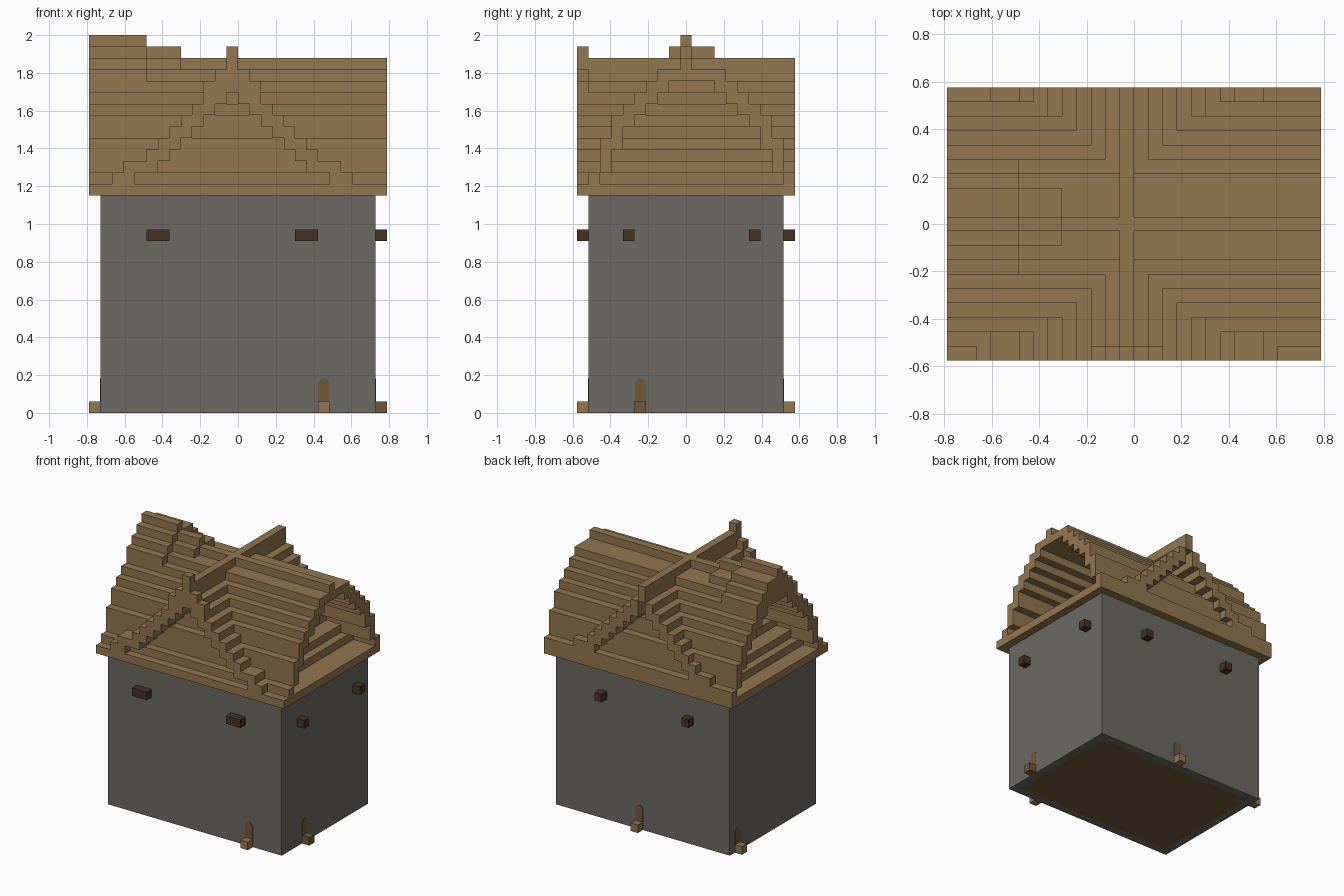
import bpy, bmesh, math
from mathutils import Matrix, Vector

if "Cube" in bpy.data.objects:
    bpy.data.objects.remove(bpy.data.objects["Cube"])

U = 2 / 33                      # one block
NX, NY = 26, 19                 # footprint in blocks
EAVE = 19                       # wall height in blocks


def material(name, rgb):
    lin = [((c / 255 + 0.055) / 1.055) ** 2.4 for c in rgb] + [1]
    m = bpy.data.materials.new(name)
    m.use_nodes = True
    m.diffuse_color = lin
    m.node_tree.nodes["Principled BSDF"].inputs["Base Color"].default_value = lin
    return m


PLANK = material("light planks", (146, 119, 78))
STONE = material("grey stone", (108, 106, 98))
BEAM = material("dark beam", (70, 50, 35))
DOOR = material("door brown", (115, 88, 55))


def finish(name, bm, mat):
    mesh = bpy.data.meshes.new(name)
    bm.to_mesh(mesh)
    bm.free()
    mesh.materials.append(mat)
    ob = bpy.data.objects.new(name, mesh)
    bpy.context.collection.objects.link(ob)
    return ob


def blocks(name, mat, boxes):
    """One object from boxes given as block ranges (x0, x1, y0, y1, z0, z1)."""
    bm = bmesh.new()
    for x0, x1, y0, y1, z0, z1 in boxes:
        size = Vector((x1 - x0, y1 - y0, z1 - z0)) * U
        mid = Vector((x0 + x1 - NX, y0 + y1 - NY, z0 + z1)) * U / 2
        bmesh.ops.create_cube(bm, size=1, matrix=Matrix.Translation(mid) @ Matrix.Diagonal(size).to_4x4())
    return finish(name, bm, mat)


# Walls and floor
blocks("walls", STONE, [
    (1, NX - 1, 1, 2, 0, EAVE), (1, NX - 1, NY - 2, NY - 1, 0, EAVE),
    (1, 2, 2, NY - 2, 0, EAVE), (NX - 2, NX - 1, 2, NY - 2, 0, EAVE)])
blocks("floor", DOOR, [(2, NX - 2, 2, NY - 2, 0, 1)])
blocks("eave_slab", PLANK, [(0, NX, 0, NY, EAVE, EAVE + 1)])

# Stepped roof shells: (top, underside) of each step from eave to ridge
LONG = [(21, 19), (24, 21), (26, 23), (27, 25), (28, 26), (29, 27), (30, 28), (30, 29), (30, 29)]
CROSS = [(20, 19), (20, 19), (21, 19), (22, 19), (22, 21), (23, 21),
         (24, 22), (25, 23), (26, 24), (27, 25), (28, 26), (29, 27)]
long_steps, cross_steps = [], []
for d, (top, under) in enumerate(LONG, 1):
    for y in (d, NY - d):
        long_steps.append((0, NX, y, y + 1, under, top))
for x, (top, under) in enumerate(CROSS):
    for s in (x, NX - 2 - x):
        cross_steps.append((s, s + 1, 0, NY, under, top))
blocks("long_roof", PLANK, long_steps)
blocks("cross_roof", PLANK, cross_steps)
blocks("long_ridge", PLANK, [(0, NX, 9, 10, 29, 31)])
blocks("cross_ridge", PLANK, [(12, 13, 0, NY, 29, 31)])

# Stepped core behind the open gables
core = []
for k in range(EAVE + 1, 29):
    y = next(d for d, s in enumerate(LONG, 1) if s[0] > k)
    x = next(i for i, s in enumerate(CROSS) if s[0] > k)
    core.append((x, NX - 1 - x, y, NY + 1 - y, EAVE, k + 1))
blocks("roof_core", PLANK, core)

# Raised ends of the two ridges
blocks("raised_long_end", PLANK, [
    (0, 5, 6, 14, 29, 30), (0, 5, 7, 13, 30, 31), (0, 5, 8, 12, 31, 32), (0, 5, 9, 10, 32, 33),
    (5, 8, 8, 12, 30, 31), (5, 8, 9, 10, 31, 32)])
blocks("raised_front_end", PLANK, [(10, 15, 0, 1, 28, 29), (11, 14, 0, 1, 29, 30), (12, 13, 0, 1, 30, 32)])

# Beam ends under the eaves
blocks("front_beams", BEAM, [(x, x + 2, 0, 1, 15, 16) for x in (5, 18)])
blocks("back_beams", BEAM, [(x, x + 1, NY - 1, NY, 15, 16) for x in (6, 18)])
blocks("side_beams", BEAM, [(NX - 1, NX, y, y + 1, 15, 16) for y in (4, 15)])


# Doors: thin round-topped plates, each with a step block
def door(name, x, y, angle):
    bm = bmesh.new()
    r = U / 2
    outline = [(-r, 0), (r, 0)]
    outline += [(r * math.cos(a * math.pi / 8), U * 2.5 + r * math.sin(a * math.pi / 8)) for a in range(9)]
    face = bm.faces.new([bm.verts.new((px, 0, pz)) for px, pz in outline])
    ext = bmesh.ops.extrude_face_region(bm, geom=[face])
    bmesh.ops.translate(bm, vec=(0, -0.004, 0), verts=[v for v in ext["geom"] if isinstance(v, bmesh.types.BMVert)])
    bmesh.ops.recalc_face_normals(bm, faces=bm.faces)
    ob = finish(name, bm, DOOR)
    ob.location = ((x - NX / 2) * U, (y - NY / 2) * U, 0)
    ob.rotation_euler.z = math.radians(angle)


door("front_door", 20.5, 1, 0)
door("right_door", NX - 1, 5.5, 90)
door("back_door", 13.5, NY - 1, 180)
door("left_door", 1, 16.5, -90)
blocks("front_step", PLANK, [(20, 21, 0, 1, 0, 1)])
blocks("back_step", PLANK, [(13, 14, NY - 1, NY, 0, 1)])
blocks("left_step", PLANK, [(0, 1, 16, 17, 0, 1)])
blocks("right_step", DOOR, [(NX - 1, NX, 5, 6, 0, 1)])
